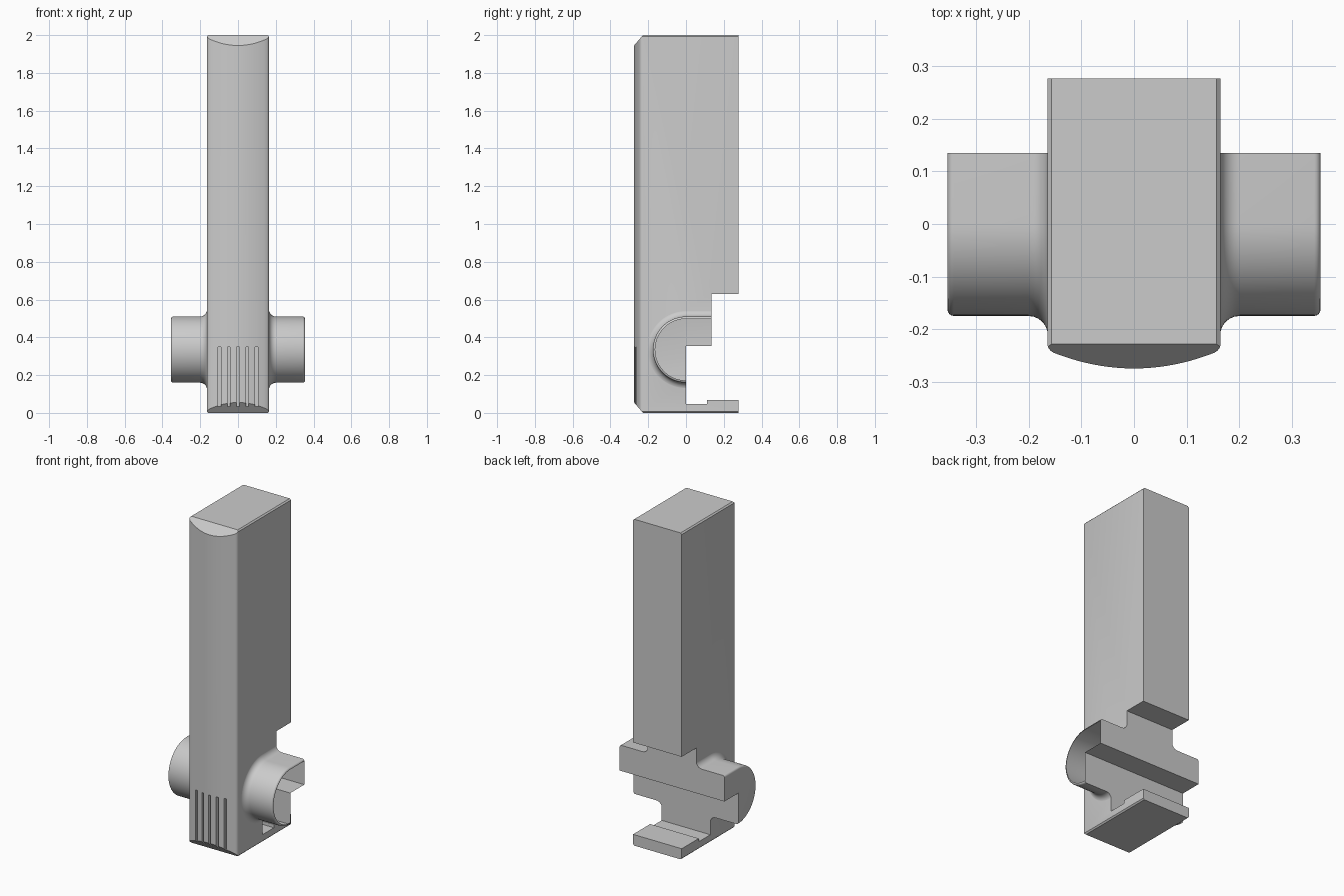
import bpy, bmesh
from math import sin, cos, pi, radians
from mathutils import Vector

if "Cube" in bpy.data.objects:
    bpy.data.objects.remove(bpy.data.objects["Cube"])


def make_object(name, bm):
    bmesh.ops.recalc_face_normals(bm, faces=bm.faces)
    mesh = bpy.data.meshes.new(name)
    bm.to_mesh(mesh)
    bm.free()
    obj = bpy.data.objects.new(name, mesh)
    bpy.context.collection.objects.link(obj)
    return obj


def loft(rings):
    """Closed mesh through equal-length rings of points, with end caps."""
    bm = bmesh.new()
    rows = [[bm.verts.new(p) for p in ring] for ring in rings]
    n = len(rows[0])
    for a, b in zip(rows, rows[1:]):
        for i in range(n):
            j = (i + 1) % n
            bm.faces.new((a[i], a[j], b[j], b[i]))
    bm.faces.new(rows[0])
    bm.faces.new(rows[-1])
    return bm


def boolean(target, cutter, operation):
    mod = target.modifiers.new(operation.lower(), 'BOOLEAN')
    mod.object, mod.operation, mod.solver = cutter, operation, 'EXACT'
    bpy.context.view_layer.objects.active = target
    bpy.ops.object.modifier_apply(modifier=mod.name)
    bpy.data.objects.remove(cutter)


# Tall body: flat back, rounded front corners, gently bowed front
W, BACK, FRONT = 0.165, 0.277, -0.275
right = [(0.153 * i / 10, FRONT + 0.03 * (i / 10) ** 2) for i in range(11)]
right += [(0.159, -0.241), (0.163, -0.236), (W, -0.229), (W, BACK)]
outline = right + [(-x, y) for x, y in reversed(right[1:])]
bm = loft([[(x, y, z) for x, y in outline] for z in (0, 2)])

# Sloped front ends and slightly eased side edges
planes = []
for z, s in ((0, -1), (2, 1)):
    planes.append(((0, -0.228, z), (0, -0.055, s * 0.047)))
    for side in (-1, 1):
        planes.append(((side * (W - 0.008), 0, z), (side, 0, s)))
for co, no in planes:
    cut = bmesh.ops.bisect_plane(bm, geom=bm.verts[:] + bm.edges[:] + bm.faces[:],
                                 plane_co=co, plane_no=Vector(no).normalized(),
                                 clear_outer=True)
    edges = [e for e in cut['geom_cut'] if isinstance(e, bmesh.types.BMEdge)]
    bmesh.ops.holes_fill(bm, edges=edges, sides=0)
body = make_object("body", bm)

# Side pegs: one D-shaped bar through the body, flared where it meets the sides
R, CZ, FILLET, EASE, END = 0.175, 0.335, 0.037, 0.012, 0.355


def peg_ring(x, grow):
    r = R + grow
    arc = [(x, -r * sin(pi * i / 40), CZ + r * cos(pi * i / 40)) for i in range(41)]
    return [(x, 0.25, CZ + r)] + arc + [(x, 0.25, CZ - r)]


half = []
for i in range(7):
    a = pi / 2 * i / 6
    half.append((W - 0.001 + FILLET * (1 - cos(a)), FILLET * (1 - sin(a))))
for i in range(5):
    a = pi / 2 * i / 4
    half.append((END - EASE + EASE * sin(a), -EASE * (1 - cos(a))))
stations = [(-x, g) for x, g in reversed(half)] + half
pegs = make_object("side_pegs", loft([peg_ring(x, g) for x, g in stations]))
boolean(body, pegs, 'UNION')

# Stepped recess across the lower back
steps = [(0.5, 0.63), (0.135, 0.63), (0.135, 0.353), (0, 0.353), (0, 0.047),
         (0.112, 0.047), (0.112, 0.067), (0.5, 0.067)]
recess = make_object("recess_cutter", loft([[(x, y, z) for y, z in steps] for x in (-0.6, 0.6)]))
recess.hide_render = True
boolean(body, recess, 'DIFFERENCE')

# Five vertical vent slots in the lower front
for k in range(-2, 3):
    x = k * 0.049
    rect = [(x - 0.007, -0.4), (x + 0.007, -0.4), (x + 0.007, -0.248), (x - 0.007, -0.248)]
    slot = make_object("slot_cutter", loft([[(px, py, z) for px, py in rect] for z in (0.035, 0.35)]))
    slot.hide_render = True
    boolean(body, slot, 'DIFFERENCE')

body.select_set(True)
bpy.context.view_layer.objects.active = body
bpy.ops.object.shade_smooth_by_angle(angle=radians(30))
